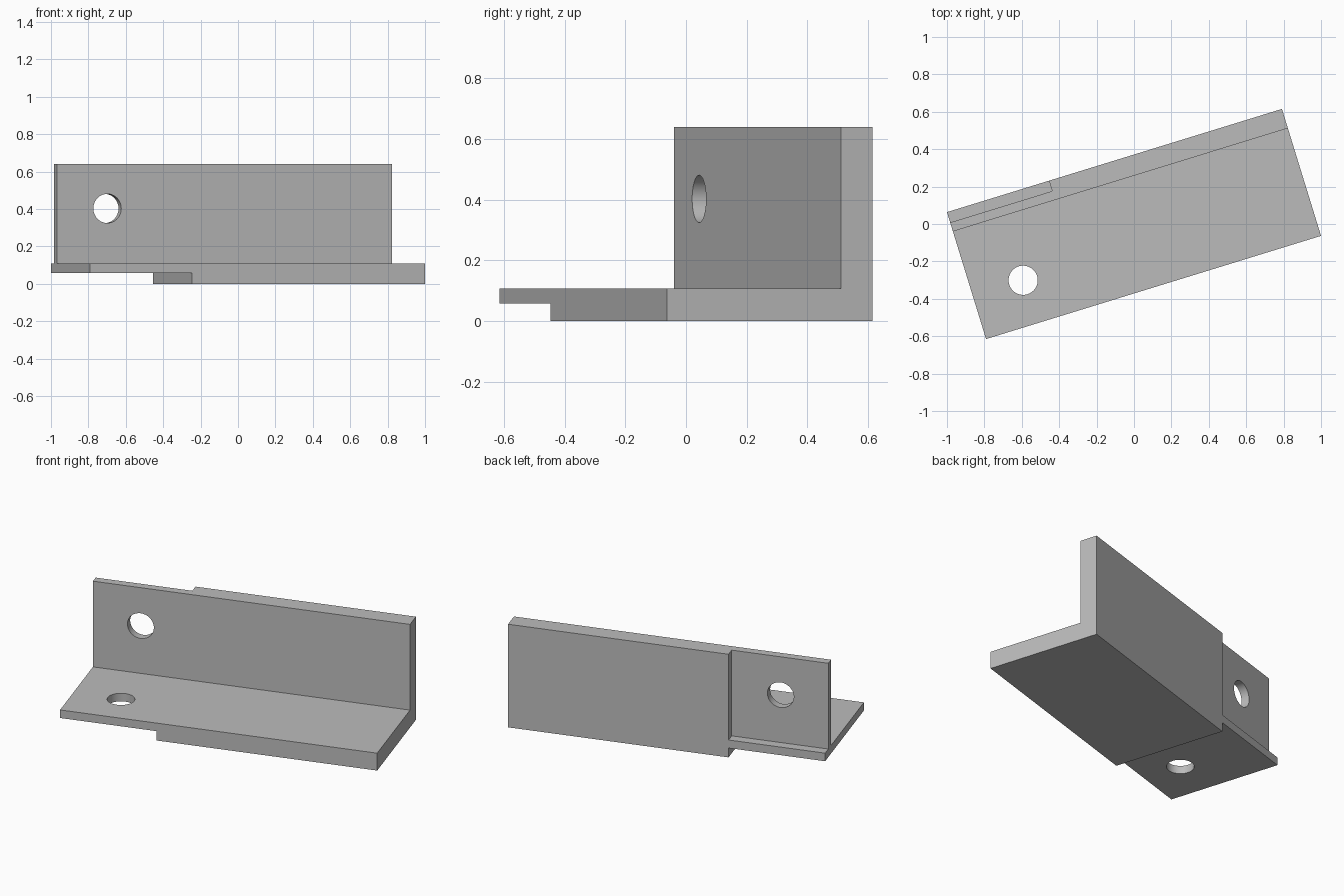
import bpy
import bmesh
import math
from mathutils import Matrix, Vector

cube = bpy.data.objects.get("Cube")
if cube:
    bpy.data.objects.remove(cube, do_unlink=True)

# Dimensions, in the bracket's own unrotated frame
HALF_LEN, HALF_WIDTH, HEIGHT = 0.937, 0.355, 0.64
THICK, STEP = 0.108, 0.058
STEP_X = -0.366
HOLE_X, HOLE_R = -0.655, 0.078
TURN = math.radians(17.12)

steel = bpy.data.materials.new("plain grey")
steel.use_nodes = True
GREY = (0.5, 0.5, 0.5, 1)
steel.diffuse_color = GREY
steel.node_tree.nodes["Principled BSDF"].inputs["Base Color"].default_value = GREY


def make_object(name, bm):
    bmesh.ops.recalc_face_normals(bm, faces=bm.faces)
    mesh = bpy.data.meshes.new(name)
    bm.to_mesh(mesh)
    bm.free()
    mesh.materials.append(steel)
    obj = bpy.data.objects.new(name, mesh)
    bpy.context.collection.objects.link(obj)
    return obj


def box_cutter(name, low, high):
    low, high = Vector(low), Vector(high)
    bm = bmesh.new()
    place = Matrix.Translation((low + high) / 2) @ Matrix.Diagonal((high - low).to_4d())
    bmesh.ops.create_cube(bm, size=1, matrix=place)
    return make_object(name, bm)


def hole_cutter(name, centre, tilt):
    bm = bmesh.new()
    place = Matrix.Translation(centre) @ Matrix.Rotation(tilt, 4, "X")
    bmesh.ops.create_cone(bm, cap_ends=True, segments=64, radius1=HOLE_R,
                          radius2=HOLE_R, depth=0.3, matrix=place)
    return make_object(name, bm)


# Angle bracket: L profile extruded along its length
bm = bmesh.new()
wall_front = HALF_WIDTH - THICK
profile = [(-HALF_WIDTH, 0), (HALF_WIDTH, 0), (HALF_WIDTH, HEIGHT),
           (wall_front, HEIGHT), (wall_front, THICK), (-HALF_WIDTH, THICK)]
end = bm.faces.new([bm.verts.new((-HALF_LEN, y, z)) for y, z in profile])
swept = bmesh.ops.extrude_face_region(bm, geom=[end])["geom"]
bmesh.ops.translate(bm, vec=(2 * HALF_LEN, 0, 0),
                    verts=[v for v in swept if isinstance(v, bmesh.types.BMVert)])
bracket = make_object("angle_bracket", bm)

# Thinned end: recess under the base and behind the wall, then two bolt holes
cutters = [
    box_cutter("base_recess", (-1.2, -1, -0.2), (STEP_X, 1, STEP)),
    box_cutter("wall_recess", (-1.2, HALF_WIDTH - STEP, THICK), (STEP_X, 1, 1)),
    hole_cutter("base_hole", (HOLE_X, -0.113, THICK), 0),
    hole_cutter("wall_hole", (HOLE_X, wall_front, 0.403), math.pi / 2),
]

bpy.ops.object.select_all(action="DESELECT")
bpy.context.view_layer.objects.active = bracket
bracket.select_set(True)
for cutter in cutters:
    cutter.hide_render = True
    cut = bracket.modifiers.new(cutter.name, "BOOLEAN")
    cut.operation = "DIFFERENCE"
    cut.solver = "EXACT"
    cut.object = cutter
    bpy.ops.object.modifier_apply(modifier=cut.name)
    bpy.data.objects.remove(cutter, do_unlink=True)

# Turn into place, keeping crisp edges and round holes
bracket.data.transform(Matrix.Rotation(TURN, 4, "Z"))
bpy.ops.object.shade_smooth_by_angle(angle=math.radians(30))
